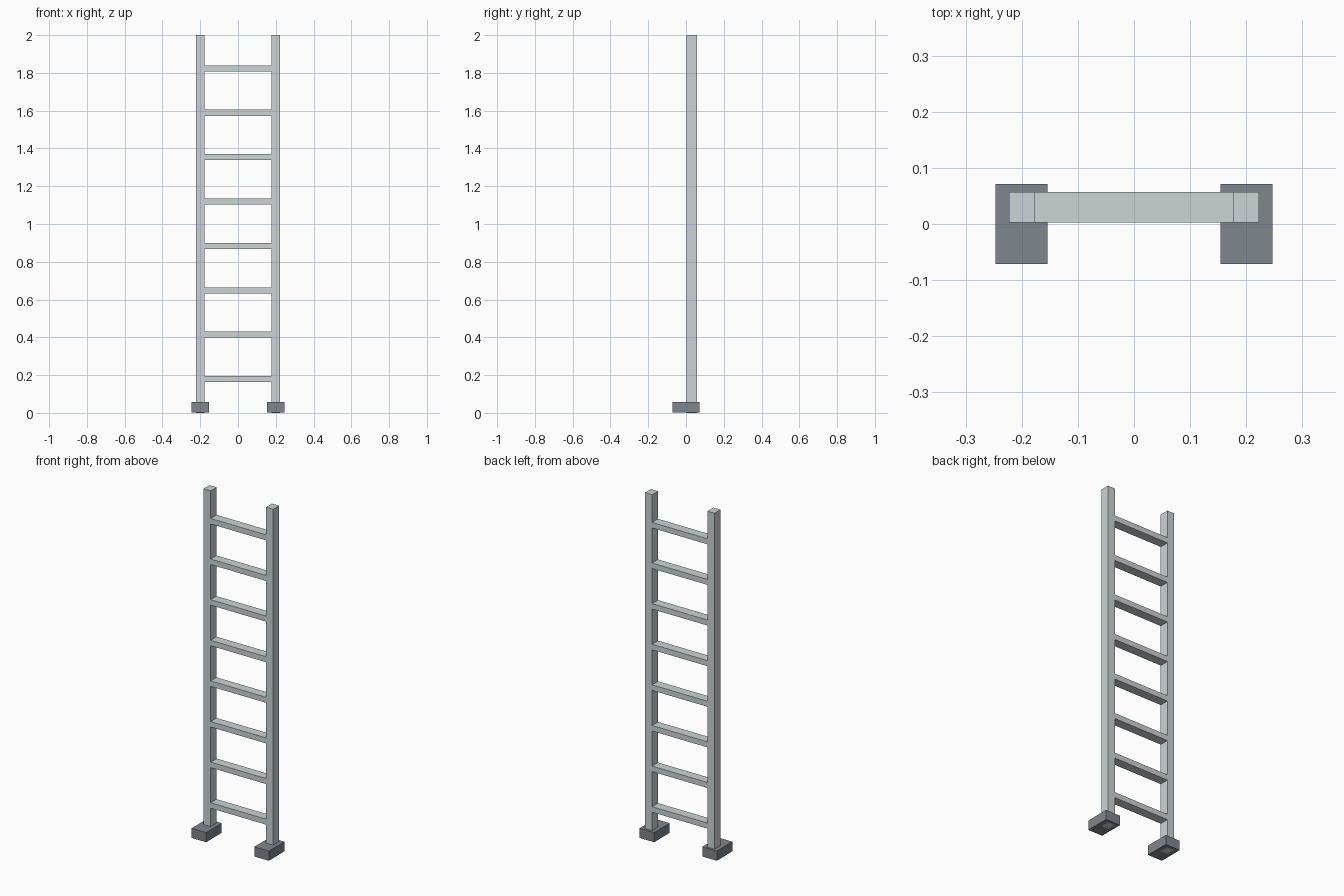
import bpy

if "Cube" in bpy.data.objects:
    bpy.data.objects.remove(bpy.data.objects["Cube"])


def make_material(name, color):
    mat = bpy.data.materials.new(name)
    mat.diffuse_color = (*color, 1.0)
    mat.use_nodes = True
    mat.node_tree.nodes["Principled BSDF"].inputs["Base Color"].default_value = mat.diffuse_color
    return mat


def box(name, lo, hi, mat):
    """Axis-aligned box between two corners."""
    bpy.ops.mesh.primitive_cube_add(size=1, location=[(a + b) / 2 for a, b in zip(lo, hi)])
    obj = bpy.context.object
    obj.name = name
    obj.scale = [b - a for a, b in zip(lo, hi)]
    bpy.ops.object.transform_apply(location=False, rotation=False, scale=True)
    obj.data.materials.append(mat)
    return obj


metal = make_material("light grey metal", (0.60, 0.66, 0.675))
rubber = make_material("dark grey rubber", (0.215, 0.235, 0.27))

RAIL_IN, RAIL_OUT = 0.177, 0.2225
BACK, FRONT = 0.057, 0.003

# Side rails and their foot blocks
for side, sign in (("left", -1), ("right", 1)):
    x0, x1 = sorted((sign * RAIL_IN, sign * RAIL_OUT))
    box(f"{side}_rail", (x0, FRONT, 0), (x1, BACK, 2), metal)
    x0, x1 = sorted((sign * 0.154, sign * 0.247))
    box(f"{side}_foot", (x0, -0.071, 0.001), (x1, 0.071, 0.057), rubber)

# Evenly spaced rungs, flush with the rails
for i in range(8):
    z = 0.179 + i * 0.235
    box(f"rung_{i + 1}", (-RAIL_IN, FRONT, z - 0.016), (RAIL_IN, BACK, z + 0.016), metal)
